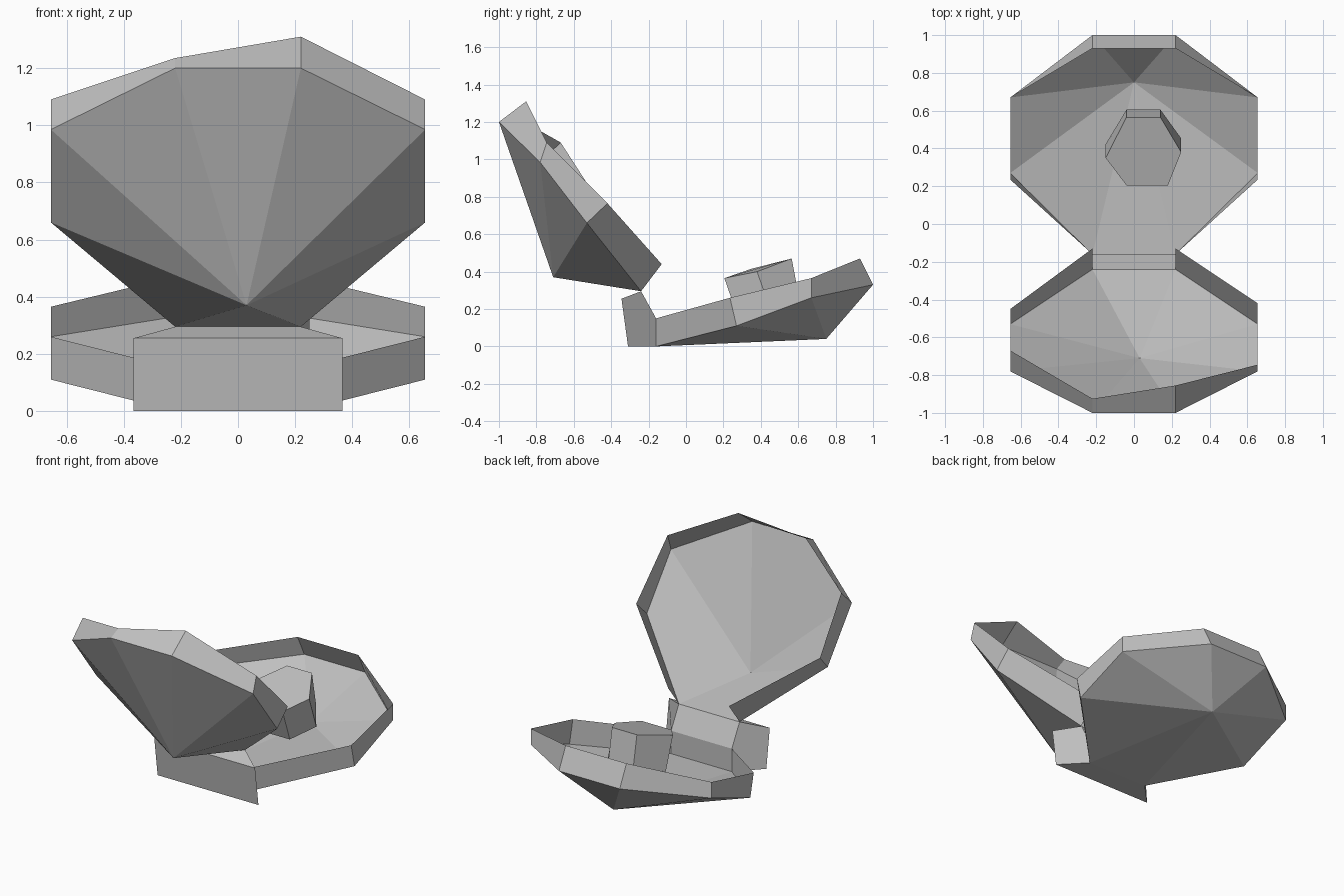
import bpy

cube = bpy.data.objects.get("Cube")
if cube:
    bpy.data.objects.remove(cube, do_unlink=True)

grey = bpy.data.materials.new("plain grey")
grey.use_nodes = True
grey.diffuse_color = (0.53, 0.53, 0.53, 1)
grey.node_tree.nodes["Principled BSDF"].inputs["Base Color"].default_value = (0.53, 0.53, 0.53, 1)


def build(name, verts, faces):
    mesh = bpy.data.meshes.new(name)
    mesh.from_pydata(verts, [], faces)
    mesh.materials.append(grey)
    obj = bpy.data.objects.new(name, mesh)
    bpy.context.collection.objects.link(obj)
    return obj


def loop(profile):
    """Mirror a half outline (x, y, z) into a loop running from +x hinge corner to -x."""
    return profile + [(-x, y, z) for x, y, z in reversed(profile)]


def shell(name, ring, rim, apex):
    """Single-skin shell: fan from the apex to the ring, plus a wall open at the hinge."""
    n = len(ring)
    fan = [(i, (i + 1) % n, 2 * n) for i in range(n)]
    wall = [(i, i + n, i + n + 1, i + 1) for i in range(n - 1)]
    return build(name, ring + rim + [apex], fan + wall)


HINGE, SIDE = 0.22, 0.655

# Lower shell
shell("lower_shell",
      loop([(HINGE, -0.16, 0), (SIDE, 0.27, 0.11), (SIDE, 0.67, 0.26), (HINGE, 1.0, 0.33)]),
      loop([(HINGE, -0.16, 0.15), (SIDE, 0.235, 0.26), (SIDE, 0.67, 0.365), (HINGE, 0.93, 0.47)]),
      (0, 0.75, 0.04))

# Upper shell, with a slightly uneven rim
upper_rim = [(HINGE, -0.13, 0.44), (SIDE, -0.42, 0.765), (SIDE, -0.745, 1.09), (HINGE, -0.855, 1.31),
             (-HINGE, -0.925, 1.235), (-SIDE, -0.67, 1.09), (-SIDE, -0.45, 0.75), (-HINGE, -0.13, 0.44)]
shell("upper_shell",
      loop([(HINGE, -0.24, 0.295), (SIDE, -0.53, 0.66), (SIDE, -0.78, 0.985), (HINGE, -1.0, 1.2)]),
      upper_rim, (0.03, -0.71, 0.37))

# Hinge block: side profile flaring toward the front
profile = [(0.365, -0.31, 0), (0.365, -0.345, 0.255), (HINGE, -0.24, 0.295),
           (HINGE, -0.16, 0.15), (HINGE, -0.16, 0)]
n = len(profile)
build("hinge", profile + [(-x, y, z) for x, y, z in profile],
      [tuple(range(n)), tuple(range(2 * n - 1, n - 1, -1))]
      + [(i, i + n, (i + 1) % n + n, (i + 1) % n) for i in range(n)])

# Pearl: tilted six-sided prism
top = [(-0.04, 0.205, 0.365), (0.18, 0.205, 0.365), (0.25, 0.38, 0.4),
       (0.14, 0.565, 0.47), (-0.04, 0.565, 0.47), (-0.15, 0.35, 0.415)]
base = [(x, y + (0.04 if y > 0.5 else 0.073), z - 0.21) for x, y, z in top]
n = len(top)
build("pearl", top + base,
      [tuple(range(n)), tuple(range(2 * n - 1, n - 1, -1))]
      + [(i, i + n, (i + 1) % n + n, (i + 1) % n) for i in range(n)])
